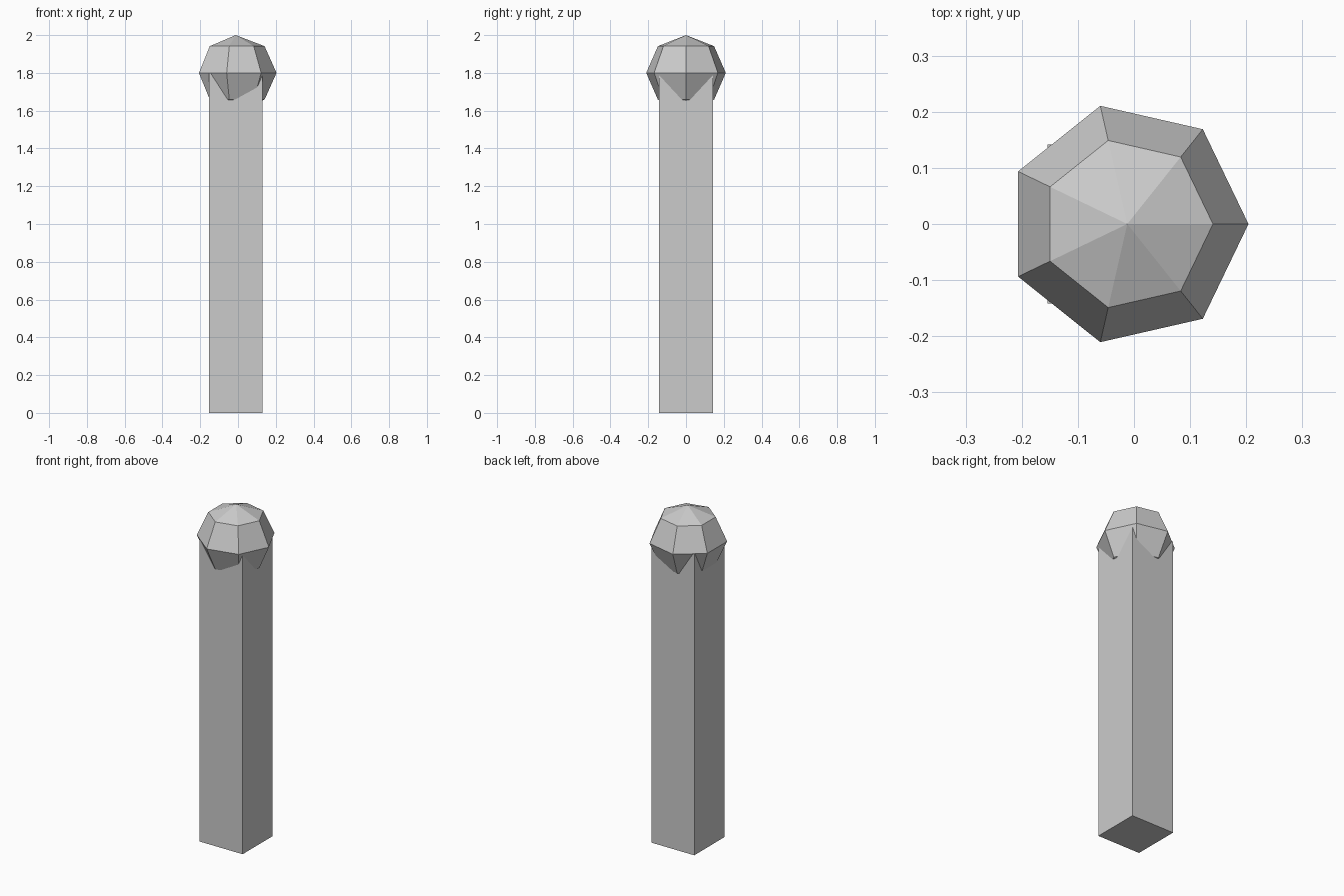
import bpy
from mathutils import Matrix

if "Cube" in bpy.data.objects:
    bpy.data.objects.remove(bpy.data.objects["Cube"])

stone = bpy.data.materials.new("grey stone")
stone.diffuse_color = (0.6, 0.6, 0.6, 1)
stone.use_nodes = True
stone.node_tree.nodes["Principled BSDF"].inputs["Base Color"].default_value = stone.diffuse_color

CX = -0.012  # shared axis of post and cap

# Square post
bpy.ops.mesh.primitive_cube_add(size=1, location=(CX, 0, 0.9))
post = bpy.context.object
post.name = "post"
post.data.transform(Matrix.Diagonal((0.284, 0.284, 1.8, 1)))
post.data.materials.append(stone)

# Seven-sided faceted ball sitting over the post top
bpy.ops.mesh.primitive_uv_sphere_add(segments=7, ring_count=4, radius=1,
                                     location=(CX, 0, 1.8))
cap = bpy.context.object
cap.name = "ball_cap"
cap.data.transform(Matrix.Diagonal((0.216, 0.216, 0.2, 1)))
cap.data.materials.append(stone)

# Turn the ball so one corner points to +x
far = max(cap.data.vertices, key=lambda v: v.co.xy.length)
angle = far.co.xy.angle_signed((1, 0))
cap.data.transform(Matrix.Rotation(-angle, 4, 'Z'))
